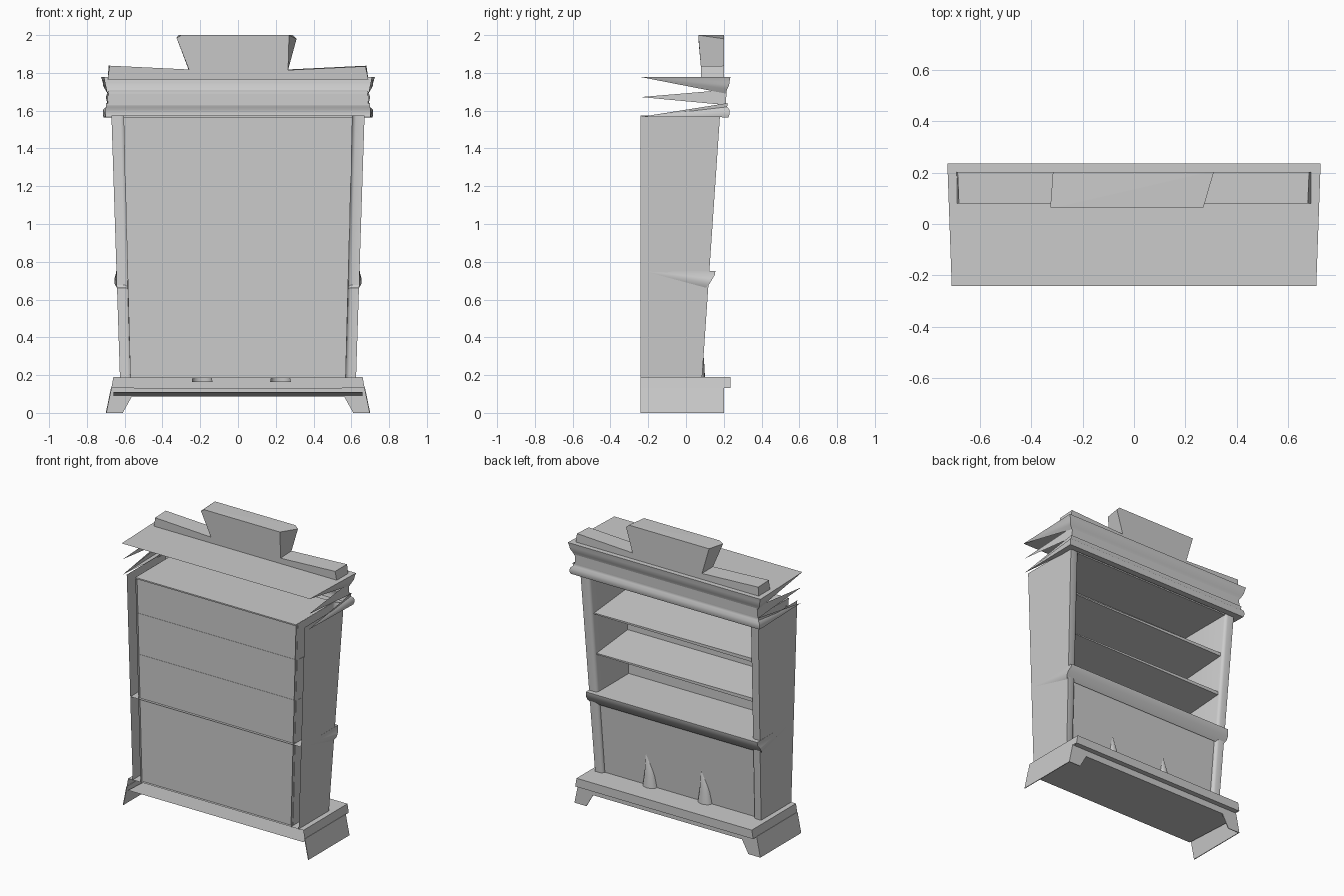
import bpy, bmesh, math

if "Cube" in bpy.data.objects:
    bpy.data.objects.remove(bpy.data.objects["Cube"])

def finish(name, bm, smooth=False):
    bmesh.ops.recalc_face_normals(bm, faces=bm.faces)
    me = bpy.data.meshes.new(name)
    bm.to_mesh(me)
    bm.free()
    ob = bpy.data.objects.new(name, me)
    bpy.context.collection.objects.link(ob)
    if smooth:
        bpy.ops.object.select_all(action='DESELECT')
        ob.select_set(True)
        bpy.context.view_layer.objects.active = ob
        bpy.ops.object.shade_smooth_by_angle(angle=math.radians(50))
    return ob

def loft(name, a, b, smooth=False, closed=True):
    """Solid between two matching outlines, or an open sheet if not closed."""
    bm = bmesh.new()
    va, vb = [bm.verts.new(p) for p in a], [bm.verts.new(p) for p in b]
    n = len(a)
    if closed:
        bm.faces.new(va)
        bm.faces.new(vb)
    for i in range(n if closed else n - 1):
        bm.faces.new((va[i], va[(i + 1) % n], vb[(i + 1) % n], vb[i]))
    return finish(name, bm, smooth)

def rect(x0, x1, y0, y1, z):
    return [(x0, y0, z), (x1, y0, z), (x1, y1, z), (x0, y1, z)]

def wedge(name, profile, tip, top=False):
    """Moulding across the open side whose returns taper to a point at the rear.
    profile: (half width, y, z) from bottom to top; tip: (half width, z)."""
    bm = bmesh.new()
    L = [bm.verts.new((-x, y, z)) for x, y, z in profile]
    R = [bm.verts.new((x, y, z)) for x, y, z in profile]
    tl = bm.verts.new((-tip[0], -0.24, tip[1]))
    tr = bm.verts.new((tip[0], -0.24, tip[1]))
    for i in range(len(L) - 1):
        bm.faces.new((L[i], R[i], R[i + 1], L[i + 1]))
        bm.faces.new((L[i + 1], tl, L[i]))
        bm.faces.new((R[i], tr, R[i + 1]))
    if top:
        bm.faces.new((L[-1], R[-1], tr, tl))
    return finish(name, bm, True)

B = -0.24

# Hollow side panels open at the rear, flaring upwards, with a stile on the open side
for s, side in ((-1, "left"), (1, "right")):
    def outline(xi, xo, yf, z):
        pts = [(xo, B), (xo, yf), (xi + .02, yf), (xi + .006, yf - .006), (xi, yf - .02), (xi, B)]
        return [(s * x, y, z) for x, y in pts]
    loft(side + "_side_panel", outline(.567, .625, .085, .185), outline(.605, .67, .18, 1.575),
         True, closed=False)

# Slightly recessed back panel, and ceiling
loft("back_panel", rect(-.57, .57, B + .018, B + .024, .185),
     rect(-.606, .606, B + .018, B + .024, 1.565))
loft("ceiling", rect(-.606, .606, B, .17, 1.565), rect(-.606, .606, B, .17, 1.574))

# Wedge-shaped shelves
for name, z, w, yf in (("upper_shelf", 1.29, .60, .135), ("lower_shelf", 1.012, .592, .12)):
    yb = B + .016
    back = [(-w, yb, z - .037), (w, yb, z - .037), (w, yb, z + .037), (-w, yb, z + .037)]
    front = [(-w, yf, z - .012), (w, yf, z - .004), (w, yf, z + .004), (-w, yf, z + .012)]
    loft(name, back, front)

# Waist moulding, its flat top is the cupboard deck
wedge("waist_moulding", [(.64, .105, .662), (.655, .125, .685), (.655, .14, .71),
                         (.645, .152, .73), (.645, .156, .752)], (.642, .752), top=True)

# Cupboard front
loft("cupboard_doors", rect(-.57, .57, .055, .062, .185), rect(-.585, .585, .09, .097, .70))

# Pointed half-round handles at the foot of the doors
for x, side in ((-.19, "left"), (.225, "right")):
    bm = bmesh.new()
    arc = [math.pi * i / 8 for i in range(9)]
    base = [bm.verts.new((x + .055 * math.cos(a), .062 + .04 * math.sin(a), .163)) for a in arc]
    mid = [bm.verts.new((x + .036 * math.cos(a), .066 + .03 * math.sin(a), .27)) for a in arc]
    top = bm.verts.new((x + .02, .082, .41))
    for i in range(8):
        bm.faces.new((base[i], base[i + 1], mid[i + 1], mid[i]))
        bm.faces.new((mid[i], mid[i + 1], top))
    bm.faces.new(base)
    finish(side + "_handle", bm, True)

# Plinth shell, open at the rear: top, lip, apron and sloping underside
plinth = [(.66, B, .19), (.66, .235, .19), (.67, .235, .132), (.66, .2, .132),
          (.66, .2, .088), (.66, B, .11)]
loft("plinth", [(-x, y, z) for x, y, z in plinth], plinth, closed=False)

# Plinth ends, side skirts and splayed front feet
for s, side in ((-1, "left"), (1, "right")):
    loft(side + "_plinth_end", [(s * .66, B, .19), (s * .66, .235, .19)],
         [(s * .67, B, .132), (s * .67, .235, .132)], closed=False)
    loft(side + "_skirt", [(s * x, y, 0) for x, y in ((.695, B), (.7, B), (.7, .2), (.695, .2))],
         [(s * x, y, .135) for x, y in ((.667, B), (.672, B), (.672, .2), (.667, .2))])
    foot = [(.61, 0), (.7, 0), (.672, .135), (.55, .135), (.56, .09)]
    loft(side + "_foot", [(s * x, .195, z) for x, z in foot], [(s * x, .2, z) for x, z in foot])

# Cornice: three stacked mouldings tapering to the rear, open behind
wedge("lower_cornice", [(.66, .18, 1.567), (.712, .225, 1.565), (.716, .23, 1.58),
                        (.714, .23, 1.605), (.698, .218, 1.62), (.70, .22, 1.64)], (.70, 1.567))
wedge("frieze", [(.69, .212, 1.63), (.685, .214, 1.71)], (.70, 1.672))
wedge("upper_cornice", [(.69, .212, 1.69), (.705, .218, 1.715), (.715, .228, 1.735),
                        (.716, .23, 1.75), (.725, .235, 1.778)], (.708, 1.778), top=True)

# Stepped crest with a flaring centre block
rear = [(-.69, 1.765), (.69, 1.765), (.675, 1.835), (.265, 1.815), (.27, 2.0), (-.30, 2.0),
        (-.325, 1.985), (-.26, 1.818), (-.68, 1.838)]
front = [(-.69, 1.765), (.69, 1.765), (.68, 1.838), (.262, 1.818), (.31, 1.98), (.29, 2.0),
         (-.315, 2.0), (-.262, 1.818), (-.685, 1.838)]
# the rear of the centre block stands slightly further back than its wings
loft("crest", [(x, .065 if z > 1.9 else .08, z) for x, z in rear],
     [(x, .202, z) for x, z in front])
